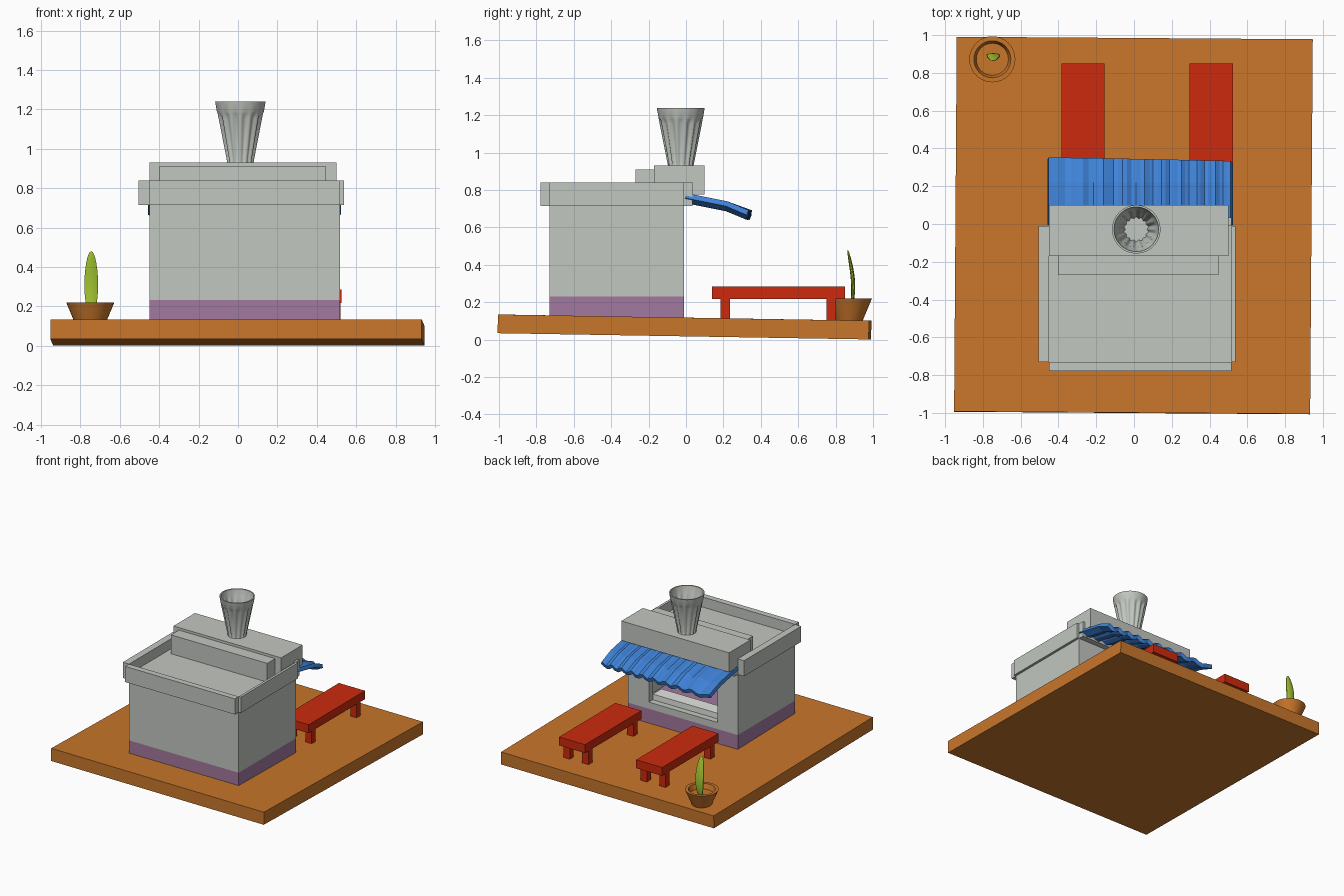
import bpy, bmesh, math
from mathutils import Matrix, Vector

if "Cube" in bpy.data.objects:
    bpy.data.objects.remove(bpy.data.objects["Cube"])


def mat(name, r, g, b):
    m = bpy.data.materials.new(name)
    m.diffuse_color = (r, g, b, 1)
    m.use_nodes = True
    m.node_tree.nodes["Principled BSDF"].inputs["Base Color"].default_value = m.diffuse_color
    return m


CLAY = mat("clay orange", .58, .181, .024)
GREY = mat("plaster grey", .54, .571, .527)
PURPLE = mat("skirting purple", .361, .188, .342)
RED = mat("bench red", .604, .023, .004)
BLUE = mat("awning blue", .051, .231, .70)
GREEN = mat("cactus green", .381, .578, .032)
PALE = mat("counter white", .78, .80, .76)


def finish(name, bm, material, smooth=None):
    bmesh.ops.recalc_face_normals(bm, faces=bm.faces)
    me = bpy.data.meshes.new(name)
    bm.to_mesh(me)
    bm.free()
    ob = bpy.data.objects.new(name, me)
    bpy.context.collection.objects.link(ob)
    me.materials.append(material)
    if smooth:
        bpy.ops.object.select_all(action='DESELECT')
        ob.select_set(True)
        bpy.context.view_layer.objects.active = ob
        bpy.ops.object.shade_smooth_by_angle(angle=math.radians(smooth))
    return ob


def boxes(name, material, *spans):
    """One object from boxes given as (x0, x1, y0, y1, z0, z1)."""
    bm = bmesh.new()
    for x0, x1, y0, y1, z0, z1 in spans:
        m = (Matrix.Translation(((x0 + x1) / 2, (y0 + y1) / 2, (z0 + z1) / 2))
             @ Matrix.Diagonal((x1 - x0, y1 - y0, z1 - z0, 1)))
        bmesh.ops.create_cube(bm, size=1, matrix=m)
    return finish(name, bm, material)


def lathe(name, material, rings, segs, centre, flutes=0, smooth=None):
    """rings: (radius, z, flute depth); both ends are capped."""
    bm = bmesh.new()
    loops = []
    for r, z, d in rings:
        loop = []
        for i in range(segs):
            a = 2 * math.pi * i / segs
            rr = r - d * abs(math.cos(a * flutes / 2)) ** 2
            loop.append(bm.verts.new((centre[0] + rr * math.cos(a),
                                      centre[1] + rr * math.sin(a), z)))
        loops.append(loop)
    for a, b in zip(loops, loops[1:]):
        for i in range(segs):
            j = (i + 1) % segs
            bm.faces.new((a[i], a[j], b[j], b[i]))
    bm.faces.new(loops[0][::-1])
    bm.faces.new(loops[-1])
    return finish(name, bm, material, smooth)


# Ground slab, very slightly tilted
slab = boxes("ground_slab", CLAY, (-.9425, .9425, -.992, .992, -.05, .05))
slab.location = (-.003, -.008, .068)
slab.rotation_euler = (-.0168, 0, -.007)

# Building shell: four walls with a serving window on the back, and a roof
X0, X1, Y0, Y1, T = -.45, .517, -.73, -.01, .05
BAND, TOP = .232, .76
WX0, WX1, WZ0, WZ1 = -.27, .335, .285, .64
boxes("skirting", PURPLE, (X0, X1, Y0, Y1, .10, BAND))
boxes("walls", GREY,
      (X0, X1, Y0, Y0 + T, BAND, TOP),
      (X0, X0 + T, Y0 + T, Y1, BAND, TOP),
      (X1 - T, X1, Y0 + T, Y1, BAND, TOP),
      (X0 + T, WX0, Y1 - T, Y1, BAND, TOP),
      (WX1, X1 - T, Y1 - T, Y1, BAND, TOP),
      (WX0, WX1, Y1 - T, Y1, BAND, WZ0),
      (WX0, WX1, Y1 - T, Y1, WZ1, TOP))
boxes("roof", GREY, (X0 + T, X1 - T, Y0 + T, Y1 - T, .72, TOP))
boxes("serving_counter", PALE, (WX0, WX1, Y1 - .16, Y1 - T, BAND, .33))

# Parapet strips overhanging each side
boxes("parapet", GREY,
      (-.505, X0, Y0, Y1, .715, .84),
      (X1, .537, Y0, Y1, .715, .84),
      (X0, X1, -.778, Y0, .715, .84),
      (X0, X1, Y1, .035, .715, .84))

# Blank sign box and its rear support
boxes("sign_box", GREY, (-.45, .5, -.17, .10, .775, .93))
boxes("sign_support", GREY, (-.402, .447, -.27, -.17, .75, .91))

# Corrugated awning: ripples get tighter towards +x
bm = bmesh.new()
rows = []
N, WAVES = 40, 9
for i in range(N + 1):
    u = i / N
    x = -.452 + .962 * u ** .8
    w = .012 * math.cos(2 * math.pi * WAVES * u)
    rows.append([bm.verts.new((x, y - .018 * u * (y > .3), z + w))
                 for y, z in ((0, .772), (.22, .728), (.352, .680))])
for a, b in zip(rows, rows[1:]):
    for k in range(2):
        bm.faces.new((a[k], b[k], b[k + 1], a[k + 1]))
awning = finish("awning", bm, BLUE)
if awning.data.polygons[0].normal.z < 0:
    awning.data.flip_normals()
sol = awning.modifiers.new("thickness", 'SOLIDIFY')
sol.thickness = .03
sol.offset = -1

# Two benches with four legs each
for side, x0 in (("left", -.385), ("right", .295)):
    x1 = x0 + .23
    boxes(side + "_bench_seat", RED, (x0, x1, .14, .85, .218, .285))
    boxes(side + "_bench_legs", RED,
          *[(lx, lx + .055, ly, ly + .05, .09, .22)
            for lx in (x0 + .005, x1 - .06) for ly in (.185, .75)])

# Fluted tea glass on the sign
lathe("fluted_glass", GREY, [
    (.068, .93, 0), (.071, .945, .010), (.113, 1.155, .012),
    (.117, 1.178, .004), (.119, 1.187, 0), (.128, 1.24, 0),
    (.118, 1.24, 0), (.108, 1.185, 0), (.100, 1.155, .010),
    (.066, .95, .008)], 112, (.012, -.028), flutes=14, smooth=35)

# Plant pot, hollow with a recessed bed
lathe("plant_pot", CLAY, [
    (.072, .10, 0), (.122, .22, 0), (.098, .22, 0), (.085, .18, 0)],
    32, (-.75, .872), smooth=35)

# Curved flat cactus leaf
bm = bmesh.new()
bmesh.ops.create_uvsphere(bm, u_segments=10, v_segments=14, radius=1)
for v in bm.verts:
    t = (v.co.z + 1) / 2
    fat = 1 + .15 * (1 - t)
    v.co = Vector((-.745 + .034 * fat * v.co.x,
                   .872 + .011 * v.co.y + .022 * math.sin(math.pi * (.15 + t * .95)),
                   .16 + .32 * t))
finish("cactus", bm, GREEN, smooth=60)
